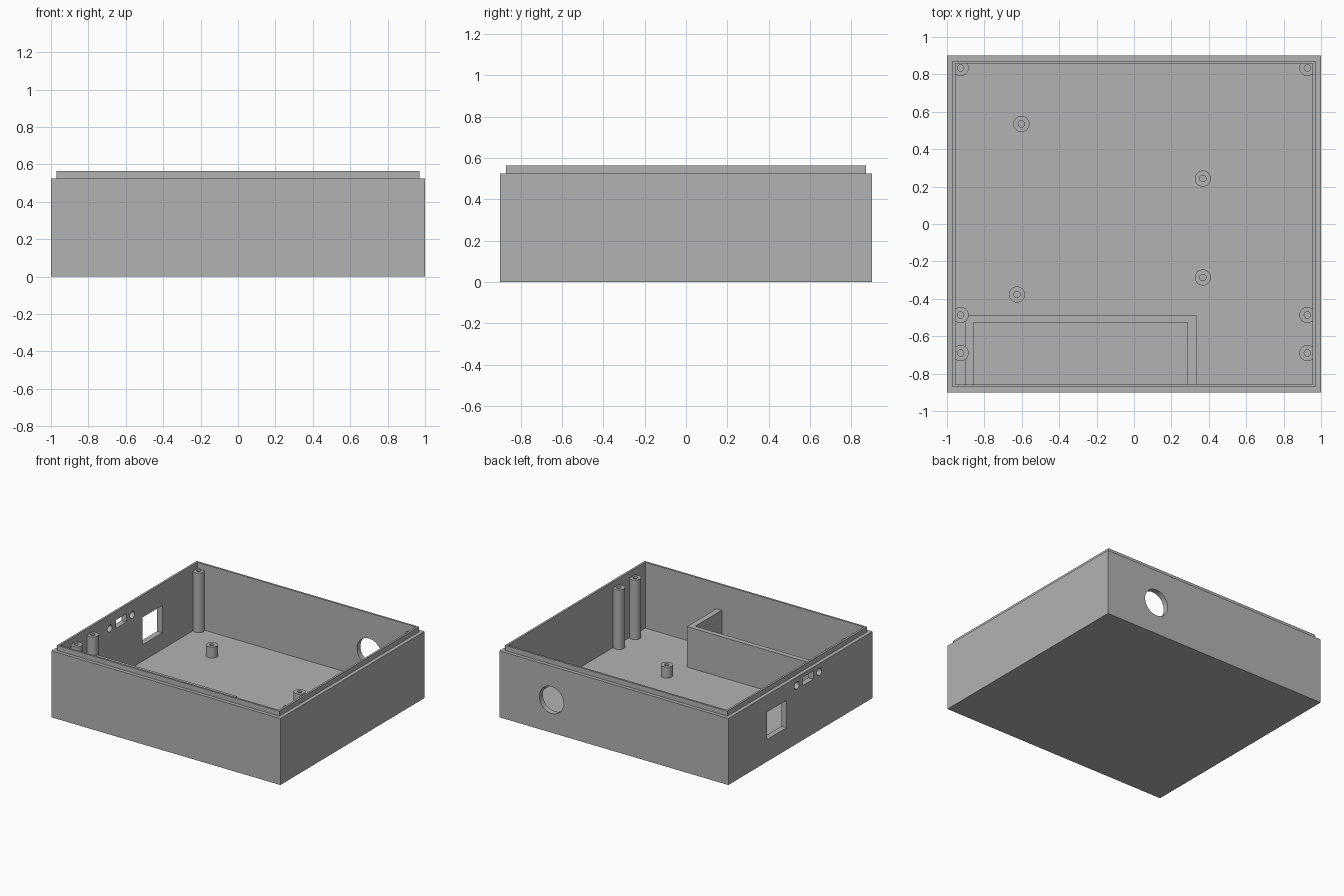
import bpy, bmesh, math
from mathutils import Matrix

cube = bpy.data.objects.get("Cube")
if cube:
    bpy.data.objects.remove(cube, do_unlink=True)

FLOOR, RIM, TOP = 0.045, 0.525, 0.565
INNER_X, INNER_Y = 0.955, 0.857

grey = bpy.data.materials.new("plain grey")
grey.use_nodes = True
colour = (0.45, 0.45, 0.45, 1)
grey.diffuse_color = colour
grey.node_tree.nodes["Principled BSDF"].inputs["Base Color"].default_value = colour


def finish(name, bm):
    bmesh.ops.recalc_face_normals(bm, faces=bm.faces)
    mesh = bpy.data.meshes.new(name)
    bm.to_mesh(mesh)
    bm.free()
    mesh.materials.append(grey)
    obj = bpy.data.objects.new(name, mesh)
    bpy.context.collection.objects.link(obj)
    return obj


def activate(obj):
    bpy.ops.object.select_all(action='DESELECT')
    obj.select_set(True)
    bpy.context.view_layer.objects.active = obj


def loft(name, rings):
    """Join stacked rings of points with quads and cap both ends."""
    bm = bmesh.new()
    loops = [[bm.verts.new(p) for p in ring] for ring in rings]
    n = len(loops[0])
    for a, b in zip(loops, loops[1:]):
        for i in range(n):
            j = (i + 1) % n
            bm.faces.new((a[i], a[j], b[j], b[i]))
    bm.faces.new(loops[0])
    bm.faces.new(loops[-1])
    return finish(name, bm)


def rect(hx, hy, z):
    return [(-hx, -hy, z), (hx, -hy, z), (hx, hy, z), (-hx, hy, z)]


def circle(x, y, r, z, n=32):
    turns = [math.tau * i / n for i in range(n)]
    return [(x + r * math.cos(t), y + r * math.sin(t), z) for t in turns]


def post(name, x, y, height):
    """Round post with a screw hole in its top."""
    r, hole = 0.043, 0.017
    obj = loft(name, [circle(x, y, r, FLOOR - 0.01), circle(x, y, r, height),
                      circle(x, y, hole, height), circle(x, y, hole, FLOOR)])
    activate(obj)
    bpy.ops.object.shade_smooth_by_angle()


def box_cutter(centre, size):
    bm = bmesh.new()
    bmesh.ops.create_cube(bm, size=1, matrix=Matrix.Translation(centre) @ Matrix.Diagonal((*size, 1)))
    return finish("box_cutter", bm)


def round_cutter(centre, r, axis):
    bm = bmesh.new()
    turn = Matrix.Rotation(math.pi / 2, 4, axis)
    bmesh.ops.create_cone(bm, cap_ends=True, segments=48, radius1=r, radius2=r,
                          depth=0.2, matrix=Matrix.Translation(centre) @ turn)
    return finish("round_cutter", bm)


# Open case with a stepped lip
case = loft("case_shell", [rect(1, 0.9, 0), rect(1, 0.9, RIM),
                           rect(0.971, 0.872, RIM), rect(0.971, 0.872, TOP),
                           rect(INNER_X, INNER_Y, TOP), rect(INNER_X, INNER_Y, FLOOR)])

# Openings in the right wall and the back wall
cutters = [
    box_cutter((-1, 0.297, 0.283), (0.2, 0.245, 0.216)),
    box_cutter((-1, -0.093, 0.463), (0.2, 0.136, 0.066)),
    round_cutter((-1, -0.235, 0.46), 0.028, 'Y'),
    round_cutter((-1, 0.045, 0.46), 0.028, 'Y'),
    round_cutter((0.545, 0.88, 0.258), 0.106, 'X'),
]
for cutter in cutters:
    cutter.hide_render = True
    mod = case.modifiers.new("opening", 'BOOLEAN')
    mod.operation = 'DIFFERENCE'
    mod.solver = 'EXACT'
    mod.object = cutter
    activate(case)
    bpy.ops.object.modifier_apply(modifier=mod.name)
    bpy.data.objects.remove(cutter, do_unlink=True)
activate(case)
bpy.ops.object.shade_smooth_by_angle()

# Tall lid posts along both side walls
for side, x in (("right", -0.927), ("left", 0.927)):
    for place, y in (("back", 0.834), ("middle", -0.487), ("front", -0.69)):
        post(f"{side}_{place}_lid_post", x, y, 0.515)

# Short board standoffs
for i, (x, y) in enumerate([(-0.602, 0.535), (0.368, 0.243), (0.368, -0.286), (-0.626, -0.377)]):
    post(f"board_standoff_{i + 1}", x, y, 0.132)

# U-shaped partition against the front wall
outline = [(-0.9, -0.865), (-0.9, -0.487), (0.333, -0.487), (0.333, -0.865),
           (0.287, -0.865), (0.287, -0.527), (-0.858, -0.527), (-0.858, -0.865)]
loft("compartment_partition", [[(x, y, z) for x, y in outline] for z in (FLOOR - 0.01, 0.365)])
